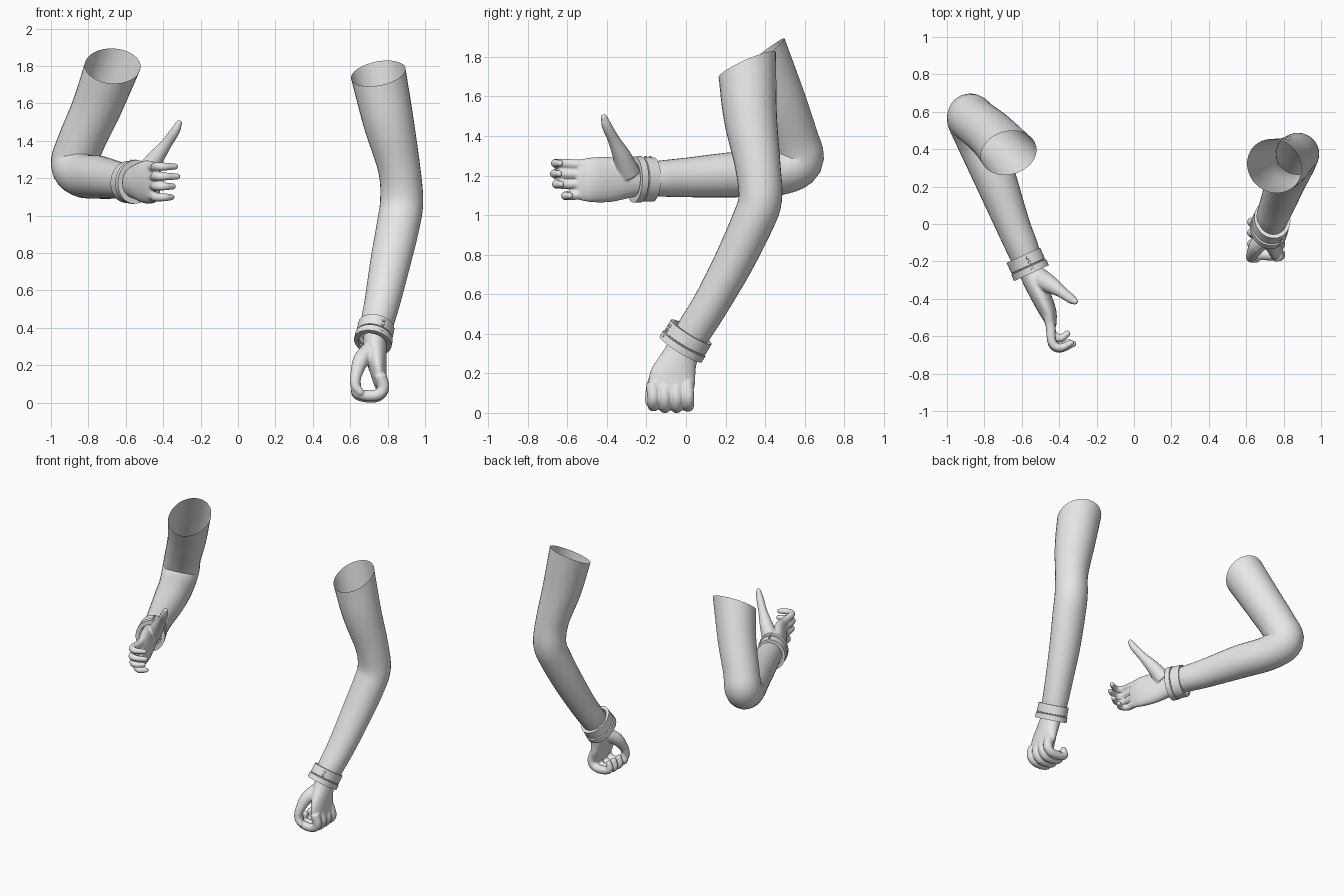
import bpy, bmesh, math
from mathutils import Vector, Matrix

cube = bpy.data.objects.get("Cube")
if cube:
    bpy.data.objects.remove(cube, do_unlink=True)

grey = bpy.data.materials.new("plain_grey")
grey.use_nodes = True
grey.diffuse_color = (0.8, 0.8, 0.8, 1)
grey.node_tree.nodes["Principled BSDF"].inputs["Base Color"].default_value = (0.8, 0.8, 0.8, 1)


def finish(name, bm, angle=40):
    mesh = bpy.data.meshes.new(name)
    bm.to_mesh(mesh)
    bm.free()
    mesh.materials.append(grey)
    ob = bpy.data.objects.new(name, mesh)
    bpy.context.collection.objects.link(ob)
    bpy.ops.object.select_all(action='DESELECT')
    ob.select_set(True)
    bpy.context.view_layer.objects.active = ob
    bpy.ops.object.shade_smooth_by_angle(angle=math.radians(angle))
    return ob


def frame(axis, ref):
    t = Vector(axis).normalized()
    u = Vector(ref)
    u = (u - t * u.dot(t)).normalized()
    return t, u, t.cross(u)


def ring(center, axis, ref, a, b, n):
    t, u, v = frame(axis, ref)
    return [center + u * a * math.cos(k * math.tau / n) + v * b * math.sin(k * math.tau / n)
            for k in range(n)]


def skin(bm, rings, capped=False):
    loops = [[bm.verts.new(p) for p in r] for r in rings]
    n = len(loops[0])
    for lo, hi in zip(loops, loops[1:]):
        for k in range(n):
            m = (k + 1) % n
            bm.faces.new((lo[k], lo[m], hi[m], hi[k]))
    if capped:
        bm.faces.new(loops[0][::-1])
        bm.faces.new(loops[-1])


def spline(points, steps):
    """Smoothly interpolate rows of x, y, z, radius a, radius b."""
    rows = [Vector(p) for p in points]
    rows = [rows[0] * 2 - rows[1]] + rows + [rows[-1] * 2 - rows[-2]]
    out = []
    for p0, p1, p2, p3 in zip(rows, rows[1:], rows[2:], rows[3:]):
        for i in range(steps):
            s = i / steps
            out.append((p1 * 2 + (p2 - p0) * s + (p0 * 2 - p1 * 5 + p2 * 4 - p3) * s ** 2
                        + (p1 * 3 - p0 - p2 * 3 + p3) * s ** 3) / 2)
    return out + [rows[-2]]


def tube(bm, points, ref, n=32, steps=5, capped=False, opening=None):
    rows = spline(points, steps)
    centers = [Vector(r[:3]) for r in rows]
    rings = []
    for i, (c, r) in enumerate(zip(centers, rows)):
        t = centers[min(i + 1, len(rows) - 1)] - centers[max(i - 1, 0)]
        rings.append(ring(c, t, ref, r[3], r[4], n))
    if opening:
        # Slant the first rings towards the plane of the open end
        t = (centers[1] - centers[0]).normalized()
        normal = Vector(opening)
        shear = [-t * normal.dot(p - centers[0]) / normal.dot(t) for p in rings[0]]
        for i in range(steps):
            rings[i] = [p + s * (1 - i / steps) for p, s in zip(rings[i], shear)]
    if capped:
        # Rounded tip
        t = (centers[-1] - centers[-2]).normalized()
        a, b = rows[-1][3], rows[-1][4]
        for d, s in ((0.5, 0.85), (0.85, 0.5)):
            rings.append(ring(centers[-1] + t * a * d, t, ref, a * s, b * s, n))
    skin(bm, rings, capped)


def digit(bm, path, radii, ref):
    tube(bm, [(*p, r, r) for p, r in zip(path, radii)], ref, 12, 4, True)


def sleeve(name, points, ref, opening):
    bm = bmesh.new()
    tube(bm, points, ref, opening=opening)
    finish(name, bm, 50)


def cuff(side, center, axis, ref, a, b, stud_side):
    center = Vector(center)
    t, u, v = frame(axis, ref)
    profile = ((-.5, .8), (-.5, 1), (.08, 1), (.1, .96), (.14, .96), (.16, 1.04), (.5, 1.04), (.5, .78))
    bm = bmesh.new()
    skin(bm, [ring(center + t * s * .105, t, ref, a * r, b * r, 40) for s, r in profile])
    finish(side + "_cuff", bm, 30)
    # Row of small studs across the cuff
    d = Vector(stud_side)
    x, y = d.dot(u) / a, d.dot(v) / b
    k = math.hypot(x, y)
    out = u * a * x / k + v * b * y / k
    turn = out.to_track_quat('Z', 'Y').to_matrix().to_4x4()
    bm = bmesh.new()
    for s in (-.03, -.005, .03):
        bmesh.ops.create_cone(bm, cap_ends=True, segments=12, radius1=.009, radius2=.007, depth=.008,
                              matrix=Matrix.Translation(center + t * s + out * 1.02) @ turn)
    finish(side + "_cuff_studs", bm, 30)


def hand(name, bm):
    bmesh.ops.recalc_face_normals(bm, faces=bm.faces)
    ob = finish(name, bm)
    # Fuse palm and fingers into one soft surface
    fuse = ob.modifiers.new("fuse", 'REMESH')
    fuse.mode = 'VOXEL'
    fuse.voxel_size = .006
    fuse.use_smooth_shade = True
    soft = ob.modifiers.new("soften", 'SMOOTH')
    soft.factor = .5
    soft.iterations = 5


# Right arm, bent forward at the elbow
bend = (-.275, -.11, .061)
sleeve("right_sleeve", [
    (-.67, .38, 1.80, .145, .145), (-.755, .47, 1.58, .132, .135), (-.84, .54, 1.39, .125, .128),
    (-.873, .563, 1.275, .127, .13), (-.83, .45, 1.215, .12, .118), (-.745, .25, 1.205, .112, .115),
    (-.65, 0, 1.19, .092, .1), (-.6, -.12, 1.185, .086, .092), (-.57, -.2, 1.18, .078, .085)],
    bend, (.12, -.8, 1))
cuff("right", (-.57, -.215, 1.18), (.4, -.88, 0), bend, .098, .113, (.15, 0, 1))

# Right hand, open with loosely curled fingers
bm = bmesh.new()
across = (.9, .4, 0)
tube(bm, [(-.575, -.2, 1.18, .062, .075), (-.545, -.28, 1.18, .06, .092), (-.5, -.38, 1.18, .055, .114),
          (-.46, -.47, 1.178, .046, .114), (-.442, -.53, 1.178, .03, .105)], across, 24, 4, True)
for z, reach, curl in ((1.262, 0, 0), (1.209, .005, .012), (1.156, -.005, -.012), (1.098, -.05, -.02)):
    base = z * .92 + 1.178 * .08
    digit(bm, [(-.465, -.46, base), (-.447, -.54, base), (-.437, -.635 - reach, z),
               (-.395, -.662 - reach, z), (-.335 + curl, -.635 - reach, z)],
          [.03, .027, .024, .022, .017], (0, 0, 1))
digit(bm, [(-.51, -.29, 1.21), (-.445, -.325, 1.3), (-.385, -.365, 1.38), (-.337, -.4, 1.45),
           (-.315, -.415, 1.495)], [.06, .047, .031, .026, .017], (1, 0, 0))
hand("right_hand", bm)

# Left arm, hanging with a slight bend
sideways = (1, 0, 0)
sleeve("left_sleeve", [
    (.75, .31, 1.76, .148, .148), (.805, .325, 1.5, .135, .135), (.862, .363, 1.25, .113, .115),
    (.875, .375, 1.08, .115, .11), (.857, .33, .95, .115, .107), (.815, .235, .75, .108, .1),
    (.774, .125, .55, .096, .092), (.745, .05, .43, .088, .09), (.73, .005, .36, .078, .085)],
    sideways, (-.2, -.45, 1))
cuff("left", (.73, 0, .365), (-.02, -.055, -.09), sideways, .098, .12, (.45, -1, .5))

# Left hand, closed into a loose fist
bm = bmesh.new()
tube(bm, [(.733, .005, .36, .062, .08), (.735, -.035, .27, .06, .093), (.748, -.067, .18, .047, .118),
          (.762, -.08, .1, .035, .112)], sideways, 24, 4, True)
for y, lift in ((-.165, .008), (-.107, 0), (-.047, 0), (.01, .006)):
    digit(bm, [(.76, y - .005, .15), (.778, y, .08), (.745, y, .034 + lift), (.675, y, .031 + lift),
               (.63, y, .05 + lift), (.638, y, .098)], [.033, .032, .031, .029, .026, .022], (0, 1, 0))
digit(bm, [(.71, -.05, .28), (.66, -.115, .23), (.632, -.165, .15), (.628, -.18, .09),
           (.655, -.188, .055)], [.05, .045, .032, .027, .02], (0, 1, 0))
hand("left_hand", bm)
